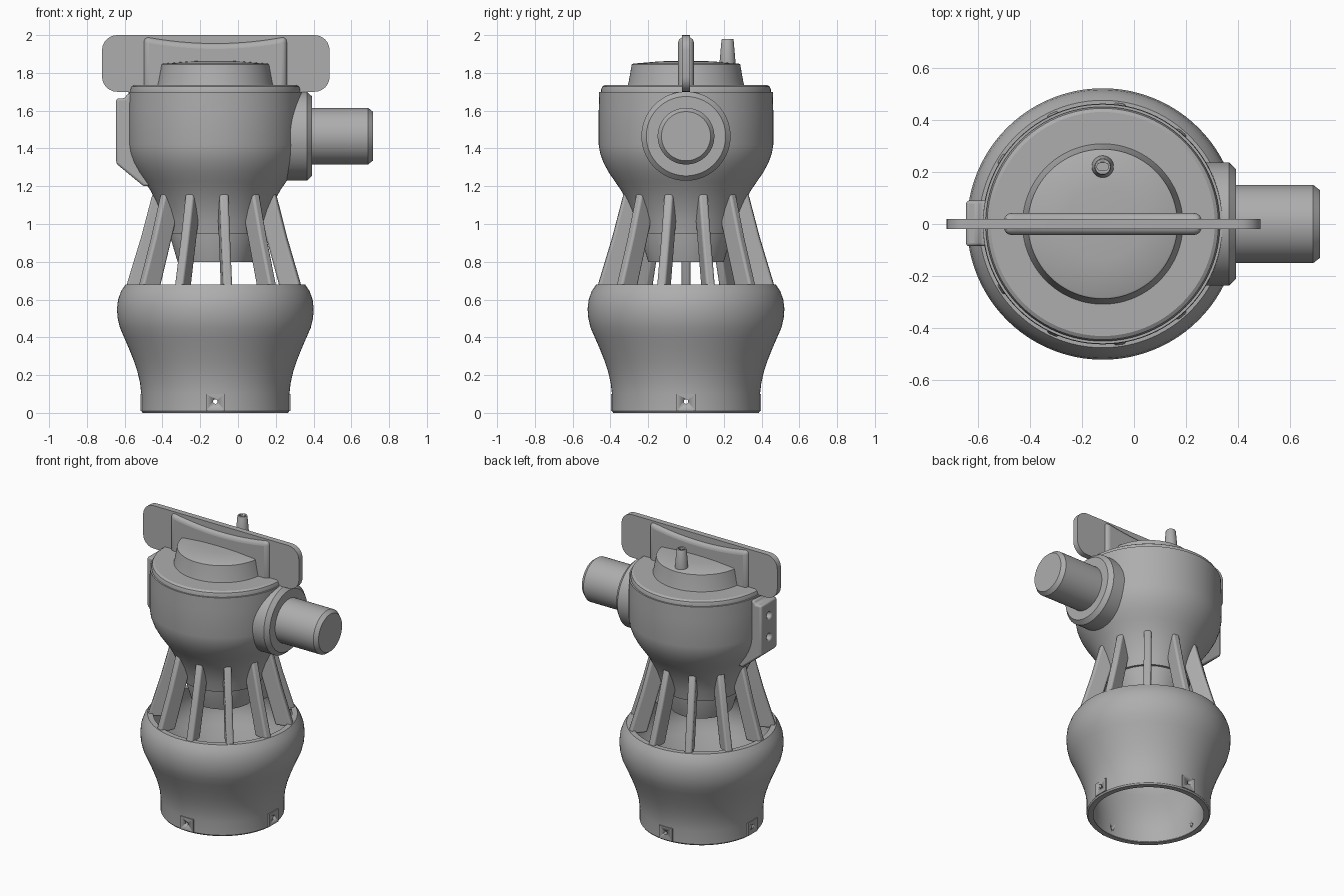
import bpy, bmesh, math
from mathutils import Matrix, Vector

if "Cube" in bpy.data.objects:
    bpy.data.objects.remove(bpy.data.objects["Cube"])

AXIS = -0.12          # x of the main vertical axis
CENTRE = Matrix.Translation((AXIS, 0, 0))

grey = bpy.data.materials.new("plain grey")
grey.use_nodes = True
grey.diffuse_color = (0.42, 0.42, 0.42, 1)
grey.node_tree.nodes["Principled BSDF"].inputs["Base Color"].default_value = (0.42, 0.42, 0.42, 1)


def finish(name, bm, matrix=CENTRE, bevel=0, segments=3, cutters=(), angle=30):
    """Turn a bmesh into a shaded object with optional cuts and bevel."""
    bmesh.ops.remove_doubles(bm, verts=bm.verts, dist=1e-5)
    bmesh.ops.recalc_face_normals(bm, faces=bm.faces)
    mesh = bpy.data.meshes.new(name)
    bm.to_mesh(mesh)
    bm.free()
    mesh.transform(matrix)
    mesh.materials.append(grey)
    ob = bpy.data.objects.new(name, mesh)
    bpy.context.collection.objects.link(ob)
    bpy.ops.object.select_all(action='DESELECT')
    ob.select_set(True)
    bpy.context.view_layer.objects.active = ob
    bpy.ops.object.shade_smooth_by_angle(angle=math.radians(angle))
    for cutter in cutters:
        mod = ob.modifiers.new("cut", 'BOOLEAN')
        mod.object = cutter
        mod.solver = 'EXACT'
    if bevel:
        mod = ob.modifiers.new("round", 'BEVEL')
        mod.width = bevel
        mod.segments = segments
        mod.limit_method = 'ANGLE'
    return ob


def lathe(name, profile, matrix=CENTRE, steps=96, closed=False, **kw):
    """Revolve (radius, height) points about z."""
    bm = bmesh.new()
    verts = [bm.verts.new((r, 0, z)) for r, z in profile]
    pairs = list(zip(verts, verts[1:]))
    if closed:
        pairs.append((verts[-1], verts[0]))
    edges = [bm.edges.new(p) for p in pairs]
    bmesh.ops.spin(bm, geom=verts + edges, cent=(0, 0, 0), axis=(0, 0, 1),
                   angle=math.tau, steps=steps, use_merge=True)
    return finish(name, bm, matrix, **kw)


def plate(name, outline, low, high, matrix=CENTRE, **kw):
    """Extrude an (x, z) outline along y."""
    bm = bmesh.new()
    face = bm.faces.new([bm.verts.new((x, low, z)) for x, z in outline])
    new = bmesh.ops.extrude_face_region(bm, geom=[face])["geom"]
    bmesh.ops.translate(bm, vec=(0, high - low, 0),
                        verts=[v for v in new if isinstance(v, bmesh.types.BMVert)])
    return finish(name, bm, matrix, **kw)


def rod(name, radius, start, end):
    """Hidden cylinder used to drill a hole."""
    a, b = Vector(start), Vector(end)
    bm = bmesh.new()
    bmesh.ops.create_cone(bm, cap_ends=True, segments=20, radius1=radius,
                          radius2=radius, depth=(b - a).length)
    turn = (b - a).to_track_quat('Z', 'Y').to_matrix().to_4x4()
    ob = finish(name, bm, Matrix.Translation((a + b) / 2) @ turn)
    ob.hide_render = True
    ob.hide_viewport = True
    return ob


def rounded(x0, x1, z0, z1, r, n=6):
    """Rounded rectangle outline."""
    corners = ((x1 - r, z1 - r, 0), (x0 + r, z1 - r, 90), (x0 + r, z0 + r, 180), (x1 - r, z0 + r, 270))
    return [(cx + r * math.cos(math.radians(a + 90 * i / n)),
             cz + r * math.sin(math.radians(a + 90 * i / n)))
            for cx, cz, a in corners for i in range(n + 1)]


# Drills for the fastening holes around the lower rim
drills = [rod("rim_drill_x", 0.012, (AXIS - 0.6, 0, 0.06), (AXIS + 0.6, 0, 0.06)),
          rod("rim_drill_y", 0.012, (AXIS, -0.6, 0.06), (AXIS, 0.6, 0.06))]

# Lower shell, a hollow bulged sleeve
outer = [(0.385, 0), (0.392, 0.01), (0.392, 0.1), (0.399, 0.16), (0.413, 0.22), (0.433, 0.28),
         (0.457, 0.34), (0.483, 0.4), (0.505, 0.45), (0.517, 0.5), (0.521, 0.55),
         (0.515, 0.6), (0.499, 0.645), (0.475, 0.68)]
inner = [(r - 0.035, z) for r, z in reversed(outer)]
lathe("lower_shell", outer + inner, closed=True, cutters=drills)

# Four small fastening tabs on the rim
for i in range(4):
    turn = CENTRE @ Matrix.Rotation(math.tau * i / 4, 4, 'Z')
    plate(f"rim_tab_{i + 1}", [(-0.05, 0.01), (0.05, 0.01), (0.05, 0.1), (-0.05, 0.1)],
          -0.397, -0.375, turn, cutters=drills)

# Upper body narrowing down to the throat
lathe("upper_body", [(0, 1.7), (0.46, 1.7), (0.462, 1.6), (0.462, 1.42), (0.455, 1.375),
                     (0.437, 1.325), (0.41, 1.275), (0.376, 1.225), (0.345, 1.18),
                     (0.318, 1.13), (0.295, 1.08), (0.275, 1.02), (0.26, 0.95),
                     (0.22, 0.95), (0.22, 1.15), (0, 1.15)])

# Open nozzle below the throat
lathe("nozzle", [(0.246, 1.0), (0.244, 0.95), (0.2, 0.8), (0.18, 0.8), (0.215, 0.95), (0.215, 1.0)],
      closed=True)

# Eleven slanted ribs joining body and shell
for i in range(11):
    turn = CENTRE @ Matrix.Rotation(math.pi + math.tau * i / 11, 4, 'Z')
    plate(f"rib_{i + 1}", [(0.36, 0.66), (0.472, 0.66), (0.466, 0.69), (0.393, 0.93), (0.335, 1.15),
                           (0.322, 1.17), (0.24, 1.17), (0.25, 1.05)],
          -0.024, 0.024, turn, bevel=0.012)

# Lid with a raised, slightly domed centre
lathe("lid", [(0, 1.69), (0.45, 1.69), (0.45, 1.71), (0.444, 1.727), (0.43, 1.736), (0.308, 1.736),
              (0.304, 1.75), (0.287, 1.845), (0.28, 1.849), (0.14, 1.861), (0, 1.865)])

# Handle: thick saddle with a dished top, and thin rounded wings
top = [(-0.12 + 0.38 * t / 8, 1.957 + 0.037 * (t / 8) ** 2) for t in range(8, -9, -1)]
plate("handle_grip", [(-0.5, 1.7), (0.26, 1.7)] + top, -0.042, 0.042, Matrix.Identity(4),
      bevel=0.03, segments=4)
plate("handle_wings", rounded(-0.72, 0.485, 1.7, 2.0, 0.08), -0.02, 0.02, Matrix.Identity(4))

# Tapered vent stem with an oval slot in its top
slot = plate("stem_slot", rounded(-0.022, 0.022, -0.014, 0.014, 0.013), -0.04, 0.04,
             Matrix.Translation((AXIS, 0.22, 1.98)) @ Matrix.Rotation(math.pi / 2, 4, 'X'))
slot.hide_render = True
slot.hide_viewport = True
lathe("vent_stem", [(0, 1.8), (0.044, 1.8), (0.042, 1.86), (0.032, 1.975), (0.029, 1.98), (0, 1.98)],
      Matrix.Translation((AXIS, 0.22, 0)), steps=40, cutters=[slot])

# Side outlet: flange and pipe pointing to +x
sideways = Matrix.Translation((0, 0, 1.465)) @ Matrix.Rotation(math.pi / 2, 4, 'Y')
lathe("outlet_flange", [(0, 0.15), (0.236, 0.15), (0.236, 0.365), (0.21, 0.392), (0, 0.392)], sideways)
lathe("outlet_pipe", [(0, 0.3), (0.15, 0.3), (0.15, 0.688), (0.13, 0.714), (0, 0.714)], sideways)

# Mounting bracket on the opposite side with two blind holes
holes = [rod(f"bracket_drill_{i + 1}", 0.022, (-0.7, 0, z), (-0.615, 0, z)) for i, z in enumerate((1.42, 1.57))]
plate("mounting_bracket", [(-0.645, 1.32), (-0.5, 1.2), (-0.42, 1.2), (-0.42, 1.69), (-0.585, 1.69),
                           (-0.6, 1.665), (-0.645, 1.665)],
      -0.085, 0.09, Matrix.Identity(4), cutters=holes, bevel=0.012)
